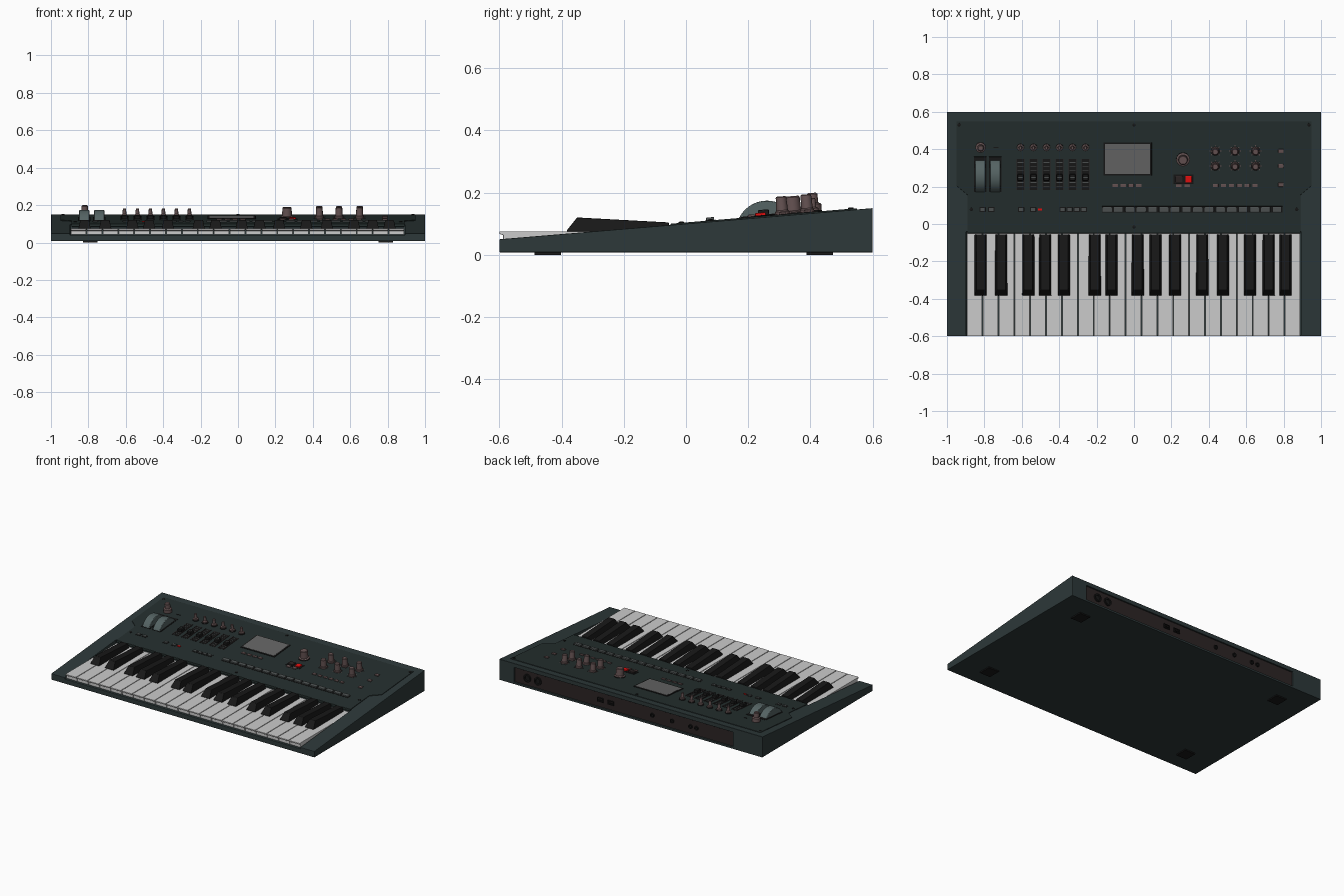
import bpy, bmesh, math
from mathutils import Matrix, Vector

if "Cube" in bpy.data.objects:
    bpy.data.objects.remove(bpy.data.objects["Cube"])

SLOPE = math.atan(0.1 / 1.2)
LIFT = 0.004                      # thickness of the control panel above the body


def mat(name, r, g, b):
    m = bpy.data.materials.new(name)
    m.diffuse_color = (r, g, b, 1)
    m.use_nodes = True
    m.node_tree.nodes["Principled BSDF"].inputs["Base Color"].default_value = m.diffuse_color
    return m


TEAL = mat("dark_teal", .026, .04, .041)
PANEL = mat("panel_teal", .018, .028, .027)
WHITE = mat("key_white", .8, .8, .78)
BLACK = mat("black", .009, .009, .009)
BROWN = mat("brown_plastic", .13, .085, .085)
DKBROWN = mat("dark_brown", .025, .018, .018)
GREY = mat("screen_grey", .13, .13, .13)
WHEEL = mat("wheel_grey", .09, .125, .125)
BUTTON = mat("button_grey", .075, .085, .085)
RED = mat("red", .8, .005, .005)


def top(y):
    return 0.05 + (y + 0.6) / 12


def on_panel(x, y, z=0.0):
    return (Matrix.Translation((x, y, top(y) + LIFT)) @ Matrix.Rotation(SLOPE, 4, 'X')
            @ Matrix.Translation((0, 0, z)))


def finish(name, bm, material, bevel=0, smooth=False):
    bmesh.ops.recalc_face_normals(bm, faces=bm.faces)
    me = bpy.data.meshes.new(name)
    bm.to_mesh(me)
    bm.free()
    ob = bpy.data.objects.new(name, me)
    bpy.context.collection.objects.link(ob)
    me.materials.append(material)
    if bevel:
        b = ob.modifiers.new("bevel", 'BEVEL')
        b.width, b.segments, b.limit_method = bevel, 2, 'ANGLE'
    if smooth:
        bpy.ops.object.select_all(action='DESELECT')
        ob.select_set(True)
        bpy.context.view_layer.objects.active = ob
        bpy.ops.object.shade_smooth_by_angle(angle=math.radians(35))
    return ob


def add_box(bm, m, w, d, h):
    """Box standing on the origin of matrix m."""
    bmesh.ops.create_cube(bm, size=1, matrix=m @ Matrix.Translation((0, 0, h / 2))
                          @ Matrix.Diagonal((w, d, h, 1)))


def add_lathe(bm, m, profile, seg=24):
    rings = [[bm.verts.new(m @ Vector((r * math.cos(a), r * math.sin(a), z)))
              for a in (2 * math.pi * i / seg for i in range(seg))] for r, z in profile]
    for a, b in zip(rings, rings[1:]):
        for i in range(seg):
            j = (i + 1) % seg
            bm.faces.new((a[i], a[j], b[j], b[i]))
    bm.faces.new(rings[0])
    bm.faces.new(rings[-1])


def add_prism(bm, lo, hi):
    a, b = [bm.verts.new(p) for p in lo], [bm.verts.new(p) for p in hi]
    bm.faces.new(a)
    bm.faces.new(b)
    for i in range(len(a)):
        j = (i + 1) % len(a)
        bm.faces.new((a[i], a[j], b[j], b[i]))


def side_prism(bm, yz, x0, x1):
    add_prism(bm, [(x0, y, z) for y, z in yz], [(x1, y, z) for y, z in yz])


def panel_boxes(name, spots, w, d, h, material, bevel=0, z=0.0):
    bm = bmesh.new()
    for x, y in spots:
        add_box(bm, on_panel(x, y, z), w, d, h)
    return finish(name, bm, material, bevel)


def panel_knobs(name, spots, profile, material, seg=24):
    bm = bmesh.new()
    for x, y in spots:
        add_lathe(bm, on_panel(x, y, -.001), profile, seg)
    return finish(name, bm, material, smooth=True)


def grid(xs, ys):
    return [(x, y) for x in xs for y in ys]


# body: wedge with keybed and rear connector recess cut out
bm = bmesh.new()
side_prism(bm, [(-.6, .008), (.6, .008), (.6, .15), (-.6, .05)], -1, 1)
body = finish("body", bm, TEAL)
bm = bmesh.new()
add_box(bm, Matrix.Translation((-.0025, -.37, .04)), 1.79, .66, .3)
add_box(bm, Matrix.Translation((.055, .6, .022)), 1.66, .024, .1)
cutter = finish("body_cutter", bm, TEAL)
cutter.hide_render = True
mod = body.modifiers.new("cut", 'BOOLEAN')
mod.object, mod.solver = cutter, 'EXACT'
bpy.context.view_layer.objects.active = body
bpy.ops.object.modifier_apply(modifier="cut")
bpy.data.objects.remove(cutter)
bev = body.modifiers.new("bevel", 'BEVEL')
bev.width, bev.segments, bev.limit_method = .003, 2, 'ANGLE'

# control panel plate
half = [(.95, .55), (.95, .205), (.89, .155), (.89, -.05)]
outline = half + [(-x, y) for x, y in reversed(half)]
bm = bmesh.new()
add_prism(bm, [(x, y, top(y) - .012) for x, y in outline],
          [(x, y, top(y) + LIFT) for x, y in outline])
finish("control_panel", bm, PANEL, .002)

# feet
bm = bmesh.new()
for x in (-.79, .79):
    for y in (-.445, .43):
        add_box(bm, Matrix.Translation((x, y, 0)), .08, .085, .01)
finish("feet", bm, BLACK)

# white keys with a front lip
bm = bmesh.new()
key = [(-.6, .075), (-.6, .067), (-.588, .063), (-.588, .042), (-.042, .042), (-.042, .075)]
for i in range(21):
    x = -.895 + .085 * i
    side_prism(bm, key, x + .002, x + .083)
finish("white_keys", bm, WHITE, .0015)

# black keys, tapered towards the top
bm = bmesh.new()
sharp = [(-.385, .07), (-.382, .08), (-.35, .12), (-.055, .104), (-.055, .07)]
for x in (-.82, -.71, -.565, -.475, -.375, -.21, -.12, .02, .115, .22, .365, .475, .62, .72, .81):
    def edge(s):
        return [(x + s * (.023 if z > .09 else .033), y, z) for y, z in sharp]
    add_prism(bm, edge(-1), edge(1))
finish("black_keys", bm, BLACK, .003)

# pitch and modulation wheels in their well
panel_boxes("wheel_wells", [(-.822, .265), (-.742, .265)], .068, .19, .002, BLACK)
bm = bmesh.new()
arc = [(.26 + .099 * math.sin(a), .075 + .099 * math.cos(a))
       for a in (math.radians(-66 + 132 * i / 24) for i in range(25))]
for x in (-.822, -.742):
    side_prism(bm, arc, x - .027, x + .027)
finish("wheels", bm, WHEEL, .003, True)

# sliders: dark slots, frames, rails and caps
sx = [-.607 + .0695 * i for i in range(6)]
panel_boxes("slider_slots", grid(sx, [.265]), .044, .165, .001, BLACK)
panel_boxes("slider_rails", grid([x + s * .02 for x in sx for s in (-1, 1)], [.265]),
            .004, .165, .003, DKBROWN)
panel_boxes("slider_ticks", grid(sx, [.2, .222, .285, .307, .329]), .03, .003, .002, BUTTON)
panel_boxes("slider_caps", grid(sx, [.25]), .03, .036, .02, BLACK, .004)
panel_boxes("slider_cap_lines", grid(sx, [.25]), .026, .004, .021, BUTTON)

# knobs
tall = [(.023, 0), (.023, .01), (.019, .014), (.017, .056), (.014, .059)]
small = [(.017, 0), (.017, .012), (.010, .016), (.009, .043), (.007, .045)]
big = [(.034, 0), (.034, .006), (.026, .01), (.025, .053), (.021, .057)]
six = grid([.435, .54, .65], [.31, .39])
panel_knobs("joystick_knob", [(-.82, .41)],
            [(.027, 0), (.027, .025), (.018, .03), (.017, .058), (.013, .062)], BROWN)
panel_knobs("slider_knobs", grid(sx, [.41]), small, BROWN)
panel_knobs("slider_knob_bases", grid(sx, [.41]), [(.021, 0), (.021, .005)], BLACK)
panel_knobs("encoder_base", [(.262, .345)], [(.037, 0), (.037, .004)], BLACK)
panel_knobs("encoder", [(.262, .345)], big, BROWN)
panel_knobs("filter_knobs", six, tall, BROWN)
bm = bmesh.new()
for x, y in six:
    for k in range(7):
        add_box(bm, on_panel(x, y) @ Matrix.Rotation(math.radians(45 * k - 135), 4, 'Z')
                @ Matrix.Translation((0, .028, 0)), .004, .008, .0015)
finish("knob_ticks", bm, BROWN)

# display
panel_boxes("screen_frame", [(-.034, .348)], .258, .178, .004, BLACK, .0015)
panel_boxes("screen", [(-.034, .348)], .24, .162, .005, GREY)

# buttons
panel_boxes("transport_frame", [(.265, .24)], .108, .05, .003, BLACK, .001)
panel_boxes("transport_button", [(.24, .24)], .038, .034, .011, DKBROWN, .002)
panel_boxes("record_button", [(.292, .24)], .034, .034, .011, RED, .002)
panel_boxes("menu_buttons", grid([-.1, -.058, -.016, .026, .24, .285], [.206]),
            .03, .018, .006, BROWN, .002)
panel_boxes("effect_buttons", grid([.437 + .042 * i for i in range(6)], [.206]),
            .028, .018, .006, BROWN, .002)
panel_boxes("side_buttons", grid([.785], [.21, .31, .39]), .028, .022, .008, BROWN, .003)
steps = [-.143 + .0605 * i for i in range(16)]
panel_boxes("step_button_strip", [(.311, .078)], .965, .034, .001, BLACK)
panel_boxes("step_buttons", grid(steps, [.078]), .05, .026, .01, BUTTON, .002)
left = [-.808, -.763, -.602, -.538, -.38, -.343, -.306, -.269]
panel_boxes("left_button_frames", grid(left, [.078]), .035, .026, .001, BLACK)
panel_boxes("left_buttons", grid(left, [.078]), .026, .018, .007, BUTTON, .002)
panel_boxes("left_red_button", [(-.503, .078)], .02, .01, .004, RED)
panel_boxes("wheel_label", [(-.738, .41)], .025, .006, .002, BLACK)

# panel screws
panel_knobs("screws", grid([-.935, 0, .935], [.53]) + [(0, -.015)],
            [(.009, 0), (.009, .003), (.006, .005)], BLACK, 12)
panel_knobs("lower_screws", [(-.87, .078), (.87, .078)],
            [(.009, 0), (.009, .003), (.006, .005)], BLACK, 12)

# rear connector plate with sockets
bm = bmesh.new()
add_box(bm, Matrix.Translation((.055, .588, .022)), 1.66, .006, .1)
finish("rear_plate", bm, DKBROWN)
bm = bmesh.new()
for x, r in ((.79, .027), (.71, .027), (-.16, .014), (-.31, .014), (-.45, .014), (-.495, .014)):
    m = Matrix.Translation((x, .59, .072)) @ Matrix.Rotation(-math.pi / 2, 4, 'X')
    add_lathe(bm, m, [(r, 0), (r, .009), (r * .65, .009), (r * .6, .002)])
for x in (.235, .155):
    for dx, dz, w, h in ((0, .012, .046, .004), (0, -.012, .046, .004),
                         (-.021, -.008, .004, .02), (.021, -.008, .004, .02), (0, -.003, .03, .006)):
        add_box(bm, Matrix.Translation((x + dx, .594, .07 + dz)), w, .008, h)
finish("rear_sockets", bm, BLACK, smooth=True)
